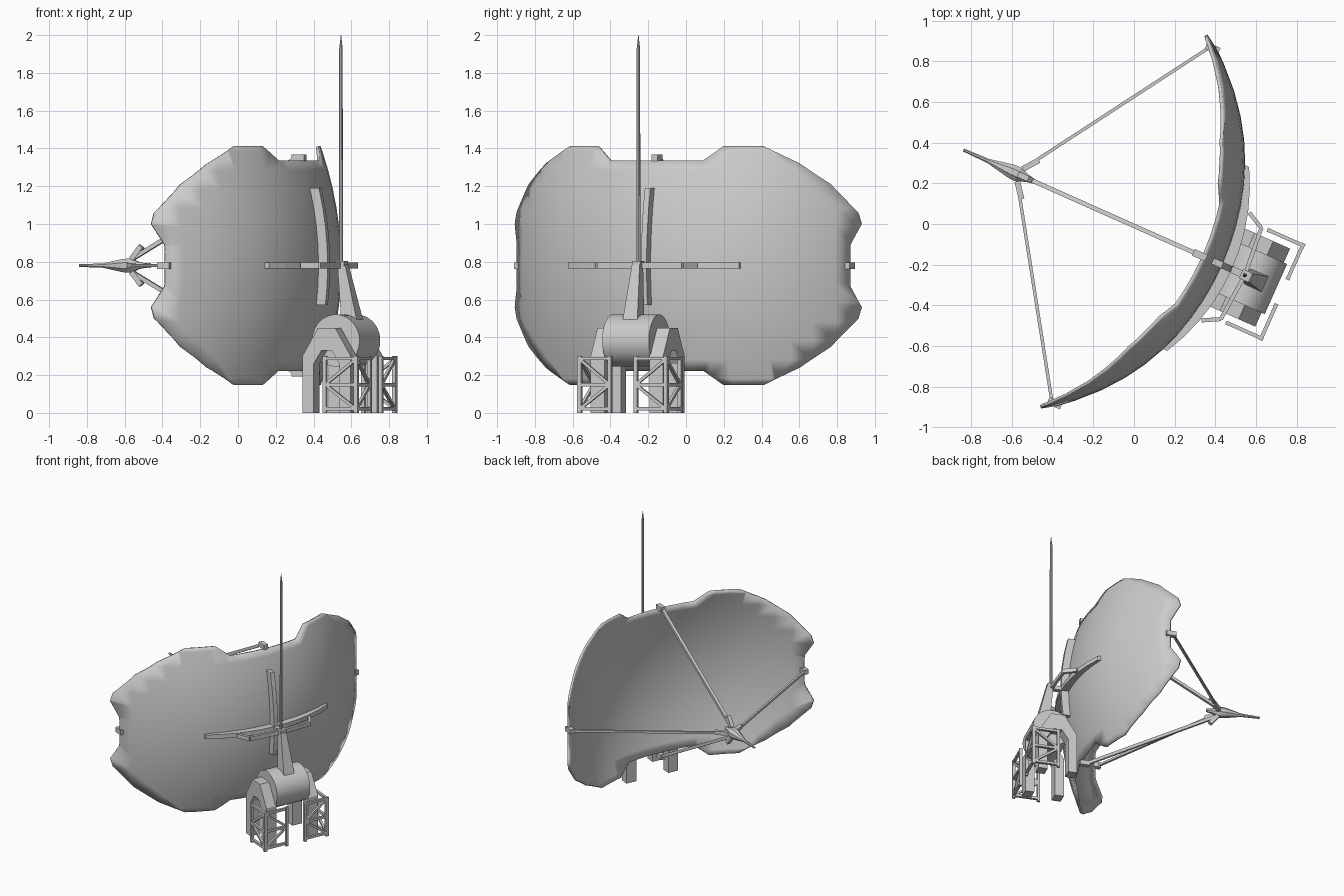
import bpy, bmesh, math
from mathutils import Matrix, Vector

if "Cube" in bpy.data.objects:
    bpy.data.objects.remove(bpy.data.objects["Cube"])

# Local frame: x = across the dish, y = towards the feed, origin at the mast
M = Matrix.Translation((0.545, -0.252, 0)) @ Matrix.Rotation(math.radians(66), 4, 'Z')
CZ = 0.78  # height of the dish axis


def finish(name, bm, smooth=False):
    bmesh.ops.recalc_face_normals(bm, faces=bm.faces)
    me = bpy.data.meshes.new(name)
    bm.to_mesh(me)
    bm.free()
    ob = bpy.data.objects.new(name, me)
    ob.matrix_world = M
    bpy.context.collection.objects.link(ob)
    if smooth:
        bpy.ops.object.select_all(action='DESELECT')
        ob.select_set(True)
        bpy.context.view_layer.objects.active = ob
        bpy.ops.object.shade_smooth_by_angle(angle=math.radians(30))
    return ob


def loft(bm, rings):
    """Join rings of equal point count into a closed solid."""
    vs = [[bm.verts.new(p) for p in r] for r in rings]
    n = len(vs[0])
    for a, b in zip(vs, vs[1:]):
        for i in range(n):
            bm.faces.new((a[i], a[(i + 1) % n], b[(i + 1) % n], b[i]))
    bm.faces.new(vs[0][::-1])
    bm.faces.new(vs[-1])


def rect(cx, cy, z, w, d):
    return [(cx + i * w / 2, cy + j * d / 2, z) for i, j in ((-1, -1), (1, -1), (1, 1), (-1, 1))]


def bar(bm, a, b, w, h=None):
    """Square bar between two points."""
    a, b = Vector(a), Vector(b)
    h = h or w
    t = (b - a).normalized()
    ref = Vector((0, 0, 1)) if abs(t.z) < 0.99 else Vector((0, 1, 0))
    u = t.cross(ref).normalized()
    v = u.cross(t)
    q = [u * (i * w / 2) + v * (j * h / 2) for i, j in ((-1, -1), (1, -1), (1, 1), (-1, 1))]
    loft(bm, [[a + k for k in q], [b + k for k in q]])


def spin(bm, prof, sides, axis):
    """Turned solid; profile of (radius, position) along local x, y or z."""
    rings = []
    for r, t in prof:
        ring = []
        for i in range(sides):
            a = 2 * math.pi * (i + 0.5) / sides
            c, s = r * math.cos(a), r * math.sin(a)
            ring.append({'x': (t, c, s), 'y': (c, t, s), 'z': (c, s, t)}[axis])
        rings.append(ring)
    loft(bm, rings)
    return [v for v in bm.verts]


def depth(s, z):
    return 0.13 + 0.30 * z * z + 0.36 * s * s + 0.15 * s ** 4


# Reflector: notched outline cut into a grid, then curved
quarter = [(0.268, 0.555), (0.361, 0.63), (0.559, 0.63), (0.73, 0.54),
           (0.87, 0.43), (0.985, 0.28), (1.0, 0.22), (0.961, 0.11)]
right = quarter + [(s, -z) for s, z in reversed(quarter)]
outline = right + [(-s, z) for s, z in reversed(right)]
bm = bmesh.new()
bm.faces.new([bm.verts.new((s, 0, z)) for s, z in outline])
for axis, lim in ((0, 10), (2, 6)):
    for i in range(-lim, lim + 1):
        co, no = Vector(), Vector()
        co[axis], no[axis] = i * 0.1 + 0.003, 1
        bmesh.ops.bisect_plane(bm, geom=bm.verts[:] + bm.edges[:] + bm.faces[:],
                               dist=1e-5, plane_co=co, plane_no=no)
for v in bm.verts:
    v.co = (v.co.x, depth(v.co.x, v.co.z), v.co.z + CZ)
dish = finish("reflector_dish", bm, True)
sol = dish.modifiers.new("thickness", 'SOLIDIFY')
sol.thickness, sol.offset = 0.016, 0

# Curved ribs on the back of the dish
bm = bmesh.new()
rings = []
for i in range(-5, 6):
    s = i * 0.099
    f = depth(s, 0)
    b = f - 0.06 + 0.03 * (abs(i) / 5) ** 2
    rings.append([(s, b, CZ - 0.016), (s, f, CZ - 0.016), (s, f, CZ + 0.016), (s, b, CZ + 0.016)])
loft(bm, rings)
finish("horizontal_rib", bm)
bm = bmesh.new()
rings = []
for i in range(7):
    z = -0.21 + i * 0.62 / 6
    f = depth(0, z)
    rings.append([(-0.016, f - 0.06, CZ + z), (0.016, f - 0.06, CZ + z),
                  (0.016, f, CZ + z), (-0.016, f, CZ + z)])
loft(bm, rings)
finish("vertical_rib", bm)

# Bent bracket holding the rib to the mast
bm = bmesh.new()
path = [(-0.29, 0.105), (-0.245, 0.02), (0, 0), (0.245, 0.02), (0.29, 0.105)]
for a, b in zip(path, path[1:]):
    bar(bm, (*a, CZ), (*b, CZ), 0.02, 0.03)
bar(bm, (0, 0, CZ), (0, 0.12, CZ), 0.035, 0.03)
finish("mast_bracket", bm)

# Leaning tapered mast with cap
bm = bmesh.new()
loft(bm, [rect(0, -0.065, 0.49, 0.085, 0.09), rect(0, -0.012, 0.785, 0.045, 0.045)])
loft(bm, [rect(0, -0.005, 0.775, 0.05, 0.05), rect(0, -0.005, 0.805, 0.05, 0.05)])
finish("mast", bm)

# Antenna rod
bm = bmesh.new()
spin(bm, [(0.011, 0.8), (0.009, 1.93), (0.001, 2.0)], 8, 'z')
finish("antenna_rod", bm, True)

# Feed struts and rim clips
bm = bmesh.new()
for s, z, w in ((0.955, 0, 0.016), (-0.955, 0, 0.016), (0, 0.57, 0.022), (0, -0.57, 0.022)):
    d = depth(s, z) + 0.03
    bar(bm, (s, d, CZ + z), (s * 0.035, 1.21, CZ + z * 0.06), w)
    bar(bm, (s, d - 0.05, CZ + z), (s, d + 0.02, CZ + z), 0.035)
    bar(bm, (s * 0.11, 1.155, CZ + z * 0.18), (s * 0.035, 1.21, CZ + z * 0.06), 0.028)
finish("feed_struts", bm)

# Feed spindle
bm = bmesh.new()
spin(bm, [(0.012, 1.13), (0.02, 1.17), (0.04, 1.22), (0.038, 1.26), (0.012, 1.38), (0.008, 1.515)], 8, 'y')
for v in bm.verts:
    v.co.z += CZ
finish("feed_spindle", bm)

# Drum
bm = bmesh.new()
spin(bm, [(0.138, -0.135), (0.138, 0.135)], 32, 'x')
for v in bm.verts:
    v.co += Vector((0, -0.03, 0.383))
finish("drum", bm, True)

# Arched legs and corner lattice frames on both sides
half = [(0.14, 0), (0.14, 0.3), (0.05, 0.45)]
inner = [(-0.03, 0.33), (-0.075, 0.26), (-0.075, 0)]
prof = half + [(-d, z) for d, z in reversed(half)] + inner + [(-d, z) for d, z in reversed(inner)]
# reorder the inside so it runs from the rear foot to the front foot
prof = prof[:6] + inner[::-1] + [(-d, z) for d, z in inner]
for k, side in ((1, "right"), (-1, "left")):
    bm = bmesh.new()
    loft(bm, [[(s * k, d - 0.01, z) for d, z in prof] for s in (0.13, 0.21)])
    finish(side + "_arched_leg", bm)

    bm = bmesh.new()
    corner = (0.25 * k, -0.2)
    for end in ((0.25 * k, -0.02), (0.075 * k, -0.2)):
        bar(bm, (*end, 0), (*end, 0.3), 0.02)
        for z in (0.288, 0.15, 0.022):
            bar(bm, (*corner, z), (*end, z), 0.018)
        bar(bm, (*corner, 0.285), (*end, 0.15), 0.016)
        bar(bm, (*end, 0.15), (*corner, 0.02), 0.016)
    bar(bm, (*corner, 0), (*corner, 0.3), 0.022)
    finish(side + "_lattice_frame", bm)
